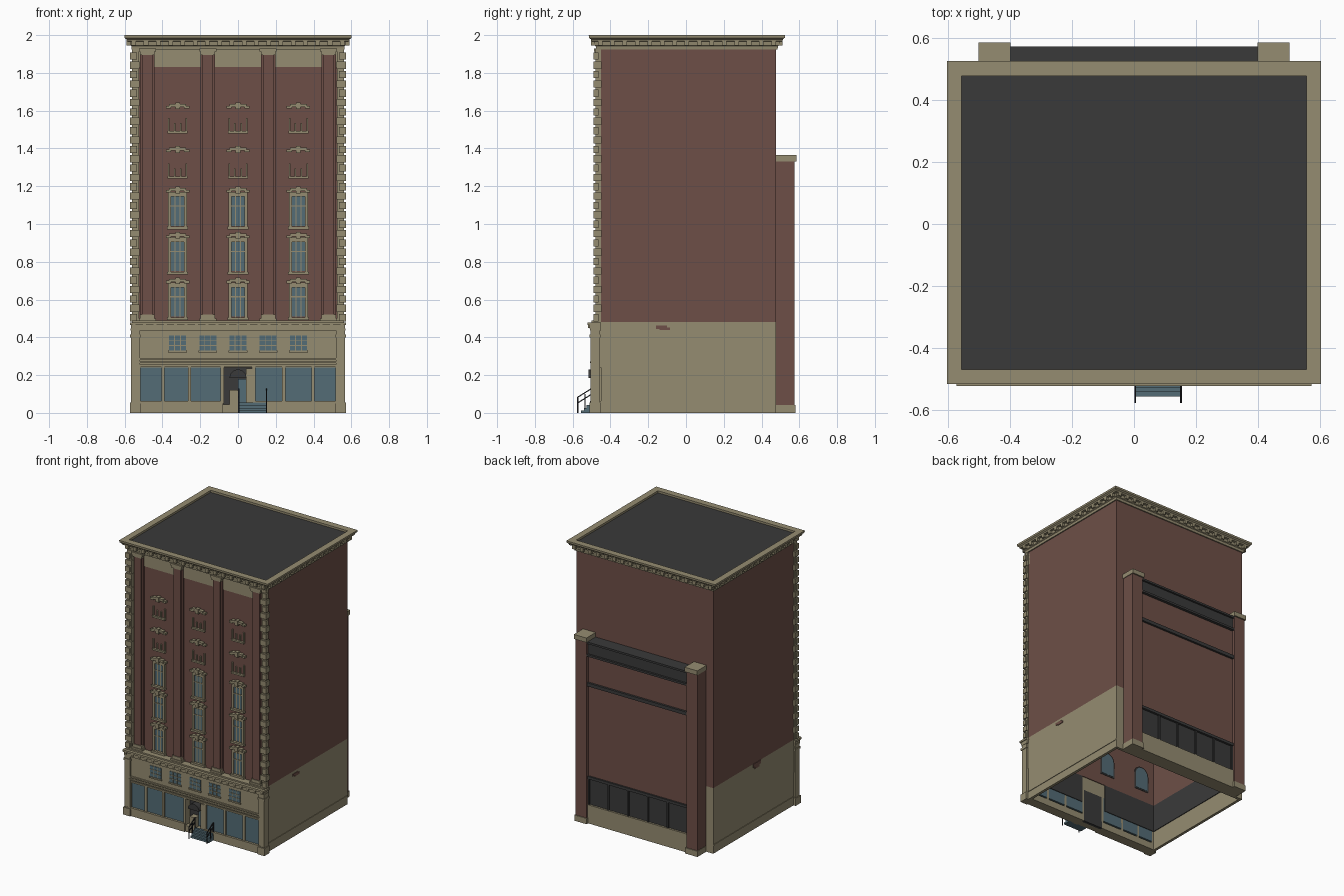
import bpy, bmesh, math
from mathutils import Vector


def material(name, rgb):
    m = bpy.data.materials.new(name)
    m.diffuse_color = (*rgb, 1)
    return m


BRICK = material("brick", (0.155, 0.078, 0.063))
STONE = material("tan stone", (0.30, 0.262, 0.165))
DARK = material("dark grey", (0.042, 0.042, 0.042))
GLASS = material("blue glass", (0.088, 0.15, 0.18))
IRON = material("black iron", (0.016, 0.017, 0.02))


def finish(name, bm, mat):
    bmesh.ops.recalc_face_normals(bm, faces=bm.faces)
    me = bpy.data.meshes.new(name)
    bm.to_mesh(me)
    bm.free()
    me.materials.append(mat)
    ob = bpy.data.objects.new(name, me)
    bpy.context.collection.objects.link(ob)
    return ob


def boxes(name, mat, items):
    """One object from boxes given as (x0, x1, y0, y1, z0, z1)."""
    bm = bmesh.new()
    for x0, x1, y0, y1, z0, z1 in items:
        vs = bmesh.ops.create_cube(bm, size=1)["verts"]
        for v in vs:
            v.co = Vector((x1 if v.co.x > 0 else x0,
                           y1 if v.co.y > 0 else y0,
                           z1 if v.co.z > 0 else z0))
    return finish(name, bm, mat)


def mirrored(items):
    return items + [(-b, -a, c, d, e, f) for a, b, c, d, e, f in items]


def arch(name, mat, x, r, z0, zs, y0, y1, n=10):
    """Round-headed plate: straight from z0 to zs, half circle above."""
    pts = [(x + r, z0)] if z0 < zs else []
    pts += [(x + r * math.cos(math.pi * i / n), zs + r * math.sin(math.pi * i / n))
            for i in range(n + 1)]
    if z0 < zs:
        pts.append((x - r, z0))
    bm = bmesh.new()
    f = bm.faces.new([bm.verts.new((px, y0, pz)) for px, pz in pts])
    ext = bmesh.ops.extrude_face_region(bm, geom=[f])
    for v in ext["geom"]:
        if isinstance(v, bmesh.types.BMVert):
            v.co.y = y1
    return finish(name, bm, mat)


X, YF, YB = 0.555, -0.468, 0.477     # outer wall lines
W = -0.45                            # front brick plane
T = 0.02                             # wall thickness

# ---- hollow shell, open underneath
boxes("side_walls_base", STONE, mirrored([(X - T, X, W, YB, 0, 0.48)]))
boxes("side_walls_brick", BRICK, mirrored([(X - T, X, W, YB, 0.48, 1.94)]))
boxes("back_wall_base", STONE, [(-X, X, YB - T, YB, 0, 0.48)])
boxes("back_wall_brick", BRICK, [(-X, X, YB - T, YB, 0.48, 1.94)])
boxes("front_wall_brick", BRICK, [(-X, X, W, W + T, 0.46, 1.83)])
boxes("front_frieze", STONE, [(-X, X, W - 0.004, W + T, 1.83, 1.94)])
boxes("side_plinth_ledges", STONE, mirrored([(X, X + 0.004, W, YB, 0.056, 0.066)]))
boxes("side_brick_patches", BRICK, [
    (X, X + 0.004, -0.16, -0.10, 0.445, 0.462), (X, X + 0.004, -0.14, -0.085, 0.438, 0.452),
    (-X - 0.004, -X, -0.07, 0.02, 0.455, 0.48), (-X - 0.004, -X, -0.05, 0.0, 0.44, 0.455)])

# ---- inside lining seen from below
boxes("inner_dark_panels", DARK, mirrored([(X - T - 0.005, X - T, W + T, YB - T, 0.14, 0.34)])
      + [(-X + T, -0.1, W + T, W + T + 0.005, 0.14, 0.34),
         (0.1, X - T, W + T, W + T + 0.005, 0.14, 0.34)])
boxes("inner_brick", BRICK, mirrored([(X - T - 0.005, X - T, W + T, YB - T, 0.34, 0.5)])
      + [(-X + T, X - T, W + T, W + T + 0.005, 0.34, 0.5)])
for k, x in enumerate((-0.42, -0.12)):
    arch(f"inner_arched_frame_{k}", DARK, x, 0.06, 0.42, 0.54, W + T + 0.004, W + T + 0.008)
    arch(f"inner_arched_glass_{k}", GLASS, x, 0.05, 0.43, 0.54, W + T + 0.008, W + T + 0.01)

# ---- roof and top cornice: profile of (outward offset, z) swept round the walls
boxes("roof", DARK, [(-X, X, YF, YB, 1.972, 1.985)])
profile = [(-0.03, 1.925), (0.008, 1.925), (0.010, 1.942), (0.016, 1.946), (0.018, 1.966),
           (0.034, 1.968), (0.036, 1.978), (0.046, 1.986), (0.047, 2.0), (0, 2.0), (0, 1.975),
           (-0.03, 1.975)]
bm = bmesh.new()
loops = [[bm.verts.new((sx * (X + o), (YB + o) if sy > 0 else (YF - o), z))
          for sx, sy in ((-1, -1), (1, -1), (1, 1), (-1, 1))] for o, z in profile]
for i, a in enumerate(loops):
    b = loops[(i + 1) % len(loops)]
    for j in range(4):
        k = (j + 1) % 4
        bm.faces.new((a[j], a[k], b[k], b[j]))
finish("top_cornice", bm, STONE)
br = []
for i in range(18):
    x = -0.552 + i * 1.104 / 17
    br += [(x - 0.012, x + 0.012, YF - 0.034, YF, 1.946, 1.97),
           (x - 0.012, x + 0.012, YB, YB + 0.034, 1.946, 1.97)]
for i in range(15):
    y = -0.455 + i * 0.92 / 14
    br += mirrored([(X, X + 0.034, y - 0.012, y + 0.012, 1.946, 1.97)])
boxes("cornice_brackets", STONE, br)

# ---- front pilasters
shaft, caps = [], []
for x in (-0.48, -0.16, 0.16, 0.48):
    shaft += [(x - 0.038, x + 0.038, -0.464, W, 0.48, 1.90),
              (x - 0.027, x + 0.027, -0.478, W, 0.48, 1.90)]
    caps += [(x - 0.038, x + 0.038, -0.484, W, 1.895, 1.912),
             (x - 0.045, x + 0.045, -0.488, W, 1.912, 1.928),
             (x - 0.045, x + 0.045, -0.488, W, 0.48, 0.50),
             (x - 0.038, x + 0.038, -0.483, W, 0.50, 0.522)]
boxes("front_pilasters", BRICK, shaft)
boxes("pilaster_caps_and_bases", STONE, caps)

# ---- corner quoins
q = [(0.525, 0.562, -0.48, W, 0.48, 1.93)]
for i in range(29):
    z, odd = 0.485 + i * 0.0495, i % 2
    q.append((0.522 if odd else 0.535, 0.571, -0.489, -0.448 if odd else -0.462, z, z + 0.038))
boxes("corner_quoins", STONE, mirrored(q))

# ---- upper windows on the three bays
frames, panes = [], []


def hood(x, z):
    return [(x - 0.062, x - 0.035, -0.472, W, z, z + 0.014),
            (x + 0.035, x + 0.062, -0.472, W, z, z + 0.014),
            (x - 0.045, x + 0.045, -0.474, W, z + 0.008, z + 0.024),
            (x - 0.012, x + 0.012, -0.478, W, z - 0.004, z + 0.032)]


for x in (-0.32, 0, 0.32):
    for z in (0.50, 0.74, 0.98):
        panes.append((x - 0.04, x + 0.04, W - 0.004, W, z + 0.01, z + 0.178))
        frames += [(x - 0.05, x - 0.034, -0.463, W, z, z + 0.185),
                   (x + 0.034, x + 0.05, -0.463, W, z, z + 0.185),
                   (x - 0.05, x + 0.05, -0.463, W, z + 0.165, z + 0.19),
                   (x - 0.055, x + 0.055, -0.47, W, z - 0.008, z + 0.006),
                   (x - 0.034, x + 0.034, -0.458, W, z + 0.112, z + 0.118)]
        frames += [(x + s - 0.003, x + s + 0.003, -0.457, W, z, z + 0.17) for s in (-0.013, 0.013)]
        frames += hood(x, z + 0.186)
    # top two storeys: only sills, part jambs and hoods show
    for z, h in ((1.24, 1.38), (1.48, 1.612)):
        frames += [(x - 0.052, x + 0.052, -0.466, W, z, z + 0.012)] + hood(x, h)
        frames += [(x + s - 0.004, x + s + 0.004, -0.46, W, z + 0.01, z + t)
                   for s, t in ((-0.046, 0.08), (-0.016, 0.055), (0.016, 0.055), (0.046, 0.08))]
boxes("window_frames", STONE, frames)
boxes("window_panes", GLASS, panes)

# ---- street storey front
F = -0.495
boxes("shop_plinth", STONE, mirrored([(0.08, X, F - 0.008, W + T, 0, 0.05),
                                      (0.08, X, F - 0.012, W, 0.05, 0.062)]))
shop = [(-0.52, -0.405), (-0.39, -0.265), (-0.25, -0.09),
        (0.09, 0.235), (0.25, 0.39), (0.405, 0.52)]
boxes("shop_glass", GLASS, [(a, b, F + 0.004, W + T, 0.06, 0.24) for a, b in shop])
boxes("shop_mullions", STONE, [(x - 0.009, x + 0.009, F - 0.006, W + T, 0.05, 0.245)
                               for x in (-0.525, -0.397, -0.257, -0.083, 0.083, 0.242, 0.397, 0.525)])
boxes("shop_upper_wall", STONE, [(-X, X, F, W + T, 0.24, 0.48),
                                 (-0.53, 0.53, F - 0.008, F, 0.245, 0.256),
                                 (-0.53, 0.53, F - 0.014, F, 0.264, 0.272),
                                 (-0.53, 0.53, F - 0.01, F, 0.28, 0.29)])
boxes("corner_piers", STONE, mirrored([(0.52, 0.566, -0.506, -0.455, 0, 0.44),
                                       (0.516, 0.572, -0.512, -0.452, 0, 0.055),
                                       (0.516, 0.571, -0.511, -0.452, 0.40, 0.415)]))
boxes("street_cornice", STONE, [(-0.568, 0.568, -0.508, W, 0.435, 0.447),
                                (-0.572, 0.572, -0.522, W, 0.464, 0.478),
                                (-0.566, 0.566, -0.512, W, 0.447, 0.464),
                                (-0.56, 0.56, -0.50, W, 0.478, 0.488)]
      + [(-0.55 + i * 0.055 - 0.008, -0.55 + i * 0.055 + 0.008, -0.519, F, 0.449, 0.465)
         for i in range(21)])
small, bars = [], []
for x in (-0.32, -0.16, 0, 0.16, 0.32):
    small.append((x - 0.045, x + 0.045, F - 0.003, F, 0.33, 0.41))
    bars += [(x + s - 0.002, x + s + 0.002, F - 0.006, F, 0.33, 0.41) for s in (-0.016, 0.016)]
    bars += [(x - 0.045, x + 0.045, F - 0.006, F, z - 0.002, z + 0.002) for z in (0.357, 0.384)]
    bars.append((x - 0.05, x + 0.05, F - 0.009, F, 0.32, 0.33))
boxes("mezzanine_panes", GLASS, small)
boxes("mezzanine_bars", STONE, bars)

# ---- entrance
boxes("door_recess", DARK, [(-0.08, 0.08, W, W + T, 0.0, 0.24)])
boxes("door_glass", GLASS, [(0.0, 0.042, W - 0.008, W, 0.05, 0.18)])
boxes("door_surround", STONE, [(0.042, 0.08, F, W, 0.0, 0.235), (-0.045, 0.0, F, W, 0.0, 0.12),
                               (-0.08, 0.08, F, W, 0.0, 0.045)])
arch("door_fan_canopy", DARK, 0, 0.045, 0.185, 0.185, -0.515, W)
boxes("entrance_steps", GLASS, [(0.003, 0.152, -0.556 + i * 0.015, F, i * 0.0135, (i + 1) * 0.0135)
                                for i in range(4)])
rails = []
for x in (0.004, 0.151):
    rails += [(x - 0.003, x + 0.003, -0.576, -0.570, 0, 0.085),
              (x - 0.003, x + 0.003, -0.538, -0.533, 0.02, 0.10),
              (x - 0.003, x + 0.003, -0.506, -0.50, 0.04, 0.13)]
boxes("railing_posts", IRON, rails)
for k, x in enumerate((0.004, 0.151)):
    for j, dz in enumerate((0, -0.03)):
        bar = boxes(f"railing_bar_{k}_{j}", IRON, [(-0.003, 0.003, -0.042, 0.042, -0.003, 0.003)])
        bar.location = (x, -0.538, 0.105 + dz)
        bar.rotation_euler.x = math.atan2(0.045, 0.072)

# ---- back bay: two tall piers with panels between
boxes("back_piers", BRICK, mirrored([(0.405, 0.495, YB, 0.574, 0.04, 1.335)]))
boxes("back_pier_caps", STONE, mirrored([(0.398, 0.50, YB, 0.584, 1.332, 1.365),
                                         (0.40, 0.498, YB, 0.58, 0, 0.042)]))
R = 0.552
boxes("back_bay_brick", BRICK, [(-0.405, 0.405, YB, R, 0.34, 1.25)])
boxes("back_bay_base", STONE, [(-0.405, 0.405, YB, R + 0.01, 0, 0.135)])
boxes("back_bay_dark_beams", DARK, [(-0.405, 0.405, YB, R + 0.006, 1.235, 1.33),
                                    (-0.405, 0.405, YB, R + 0.02, 1.225, 1.24),
                                    (-0.405, 0.405, YB, R + 0.02, 1.318, 1.332),
                                    (-0.405, 0.405, YB, R + 0.015, 1.005, 1.03)])
boxes("back_bay_dark_panels", DARK, [(-0.405, 0.405, YB, R - 0.004, 0.13, 0.345),
                                     (-0.405, 0.405, YB, R + 0.012, 0.325, 0.345)]
      + [(x - 0.006, x + 0.006, YB, R + 0.006, 0.13, 0.34)
         for x in (-0.4, -0.24, -0.08, 0.08, 0.24, 0.4)])
